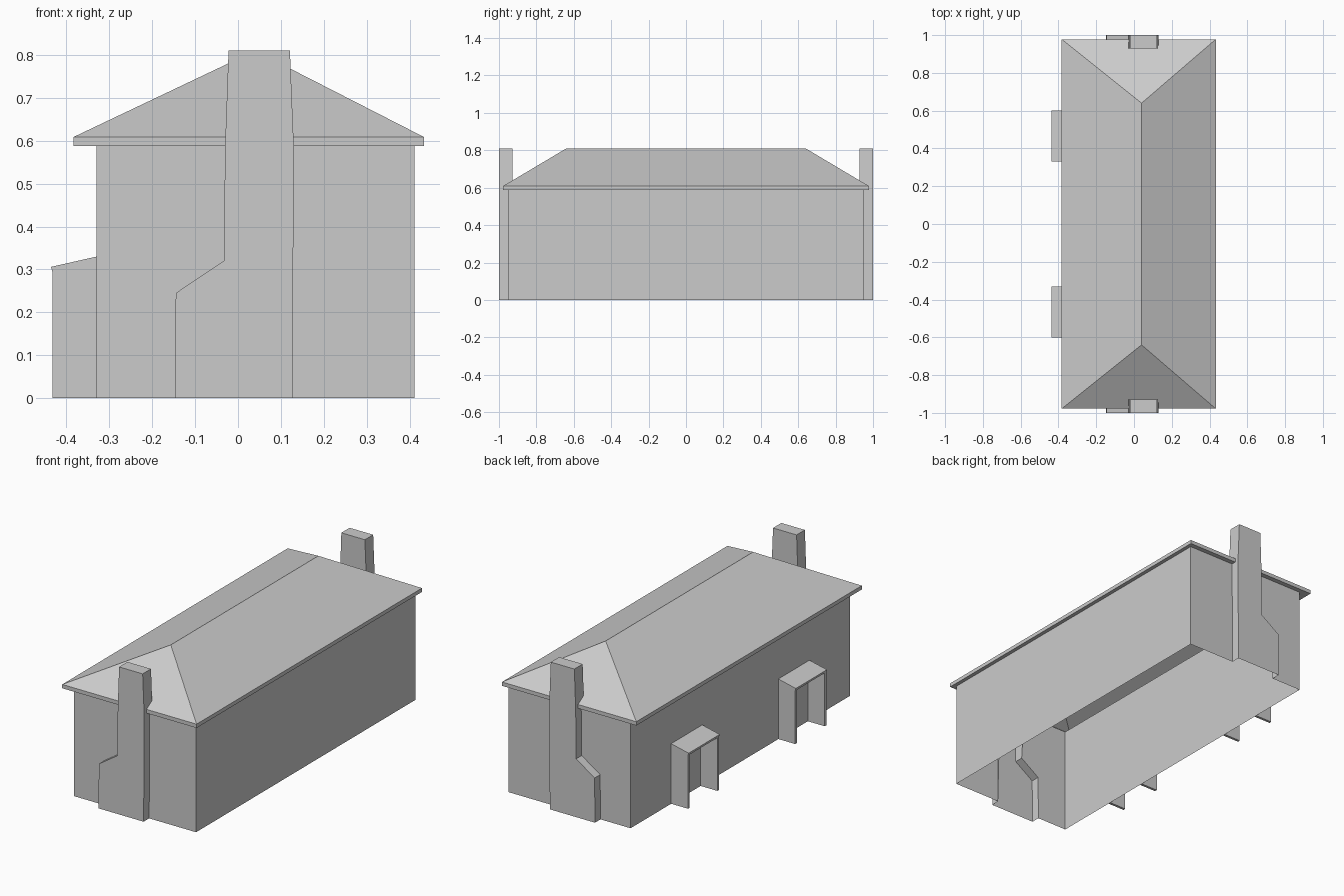
import bpy
import bmesh
from mathutils import Vector

cube = bpy.data.objects.get("Cube")
if cube:
    bpy.data.objects.remove(cube, do_unlink=True)

# One plain grey for everything
grey = bpy.data.materials.new("plain_grey")
grey.use_nodes = True
color = (0.6, 0.6, 0.6, 1)
grey.diffuse_color = color
grey.node_tree.nodes["Principled BSDF"].inputs["Base Color"].default_value = color


def build(name, polygons, inside):
    """Make a flat shaded shell whose faces point away from an inner point."""
    bm = bmesh.new()
    for poly in polygons:
        bm.faces.new([bm.verts.new(p) for p in poly])
    bmesh.ops.remove_doubles(bm, verts=bm.verts, dist=0.0005)
    bm.normal_update()
    for face in bm.faces:
        if face.normal.dot(face.calc_center_median() - Vector(inside)) < 0:
            face.normal_flip()
    mesh = bpy.data.meshes.new(name)
    bm.to_mesh(mesh)
    bm.free()
    mesh.materials.append(grey)
    obj = bpy.data.objects.new(name, mesh)
    bpy.context.collection.objects.link(obj)
    return obj


def at_y(profile, y):
    return [(x, y, z) for x, z in profile]


def prism(name, profile, y0, y1):
    """Extrude an x-z profile along y."""
    a, b = at_y(profile, y0), at_y(profile, y1)
    sides = [(a[i - 1], a[i], b[i], b[i - 1]) for i in range(len(a))]
    mid = sum((Vector(p) for p in a + b), Vector()) / (2 * len(a))
    return build(name, [a, b] + sides, mid)


def rect(x0, x1, y, z):
    return [(x0, -y, z), (x1, -y, z), (x1, y, z), (x0, y, z)]


def band(low, high):
    return [(low[i - 1], low[i], high[i], high[i - 1]) for i in range(4)]


# Main dimensions
LEFT, RIGHT, END, WALL_TOP = -0.33, 0.412, 0.952, 0.588
EAVE, RIDGE, RIDGE_X, RIDGE_Y = 0.609, 0.81, 0.04, 0.64

# Chimney outline from the stepped side up, over the top, and down
stepped = [(-0.147, 0), (-0.145, 0.245), (-0.033, 0.32), (-0.03, WALL_TOP)]
straight = [(0.13, WALL_TOP), (0.127, 0)]
outline = stepped + [(-0.022, RIDGE), (0.121, RIDGE)] + straight

# Hollow walls, open below and behind each chimney
walls = []
for x in (LEFT, RIGHT):
    walls.append([(x, -END, 0), (x, END, 0), (x, END, WALL_TOP), (x, -END, WALL_TOP)])
for side in (-1, 1):
    walls.append(at_y([(LEFT, 0)] + stepped + [(LEFT, WALL_TOP)], side * END))
    walls.append(at_y(straight + [(RIGHT, 0), (RIGHT, WALL_TOP)], side * END))
build("walls", walls, (0.04, 0, 0.3))

# Hipped roof with a fascia and soffit
inner = rect(LEFT, RIGHT, END, WALL_TOP)
edge = rect(-0.383, 0.433, 0.978, WALL_TOP)
eave = rect(-0.383, 0.433, 0.978, EAVE)
front_peak, back_peak = (RIDGE_X, -RIDGE_Y, RIDGE), (RIDGE_X, RIDGE_Y, RIDGE)
slopes = [
    [eave[0], eave[1], front_peak],
    [eave[1], eave[2], back_peak, front_peak],
    [eave[2], eave[3], back_peak],
    [eave[3], eave[0], front_peak, back_peak],
]
build("roof", band(inner, edge) + band(edge, eave) + slopes, (RIDGE_X, 0, 0.6))

# End chimneys: open into the house below, closed above the roof
for side, label in ((-1, "front"), (1, "back")):
    def depth(point):
        return side * (0.928 if point[1] >= WALL_TOP else END)
    outer = at_y(outline, side)
    back = [(p[0], depth(p), p[1]) for p in outline]
    faces = [outer]
    for i in range(len(outline) - 1):
        faces.append((outer[i], outer[i + 1], back[i + 1], back[i]))
    faces.append(back[3:7])
    build(label + "_chimney", faces, (0.05, side * 0.97, 0.15))

# Porches: two thin cheeks under a sloping canopy
cheek = [(-0.432, 0), (LEFT, 0), (LEFT, 0.316), (-0.432, 0.293)]
canopy = [(-0.436, 0.306), (LEFT, 0.33), (LEFT, 0.316), (-0.432, 0.292)]
for side, label in ((-1, "front"), (1, "back")):
    near, far, thick = side * 0.33, side * 0.6, side * 0.014
    prism(label + "_porch_canopy", canopy, near, far)
    prism(label + "_porch_inner_cheek", cheek, near, near + thick)
    prism(label + "_porch_outer_cheek", cheek, far - thick, far)
